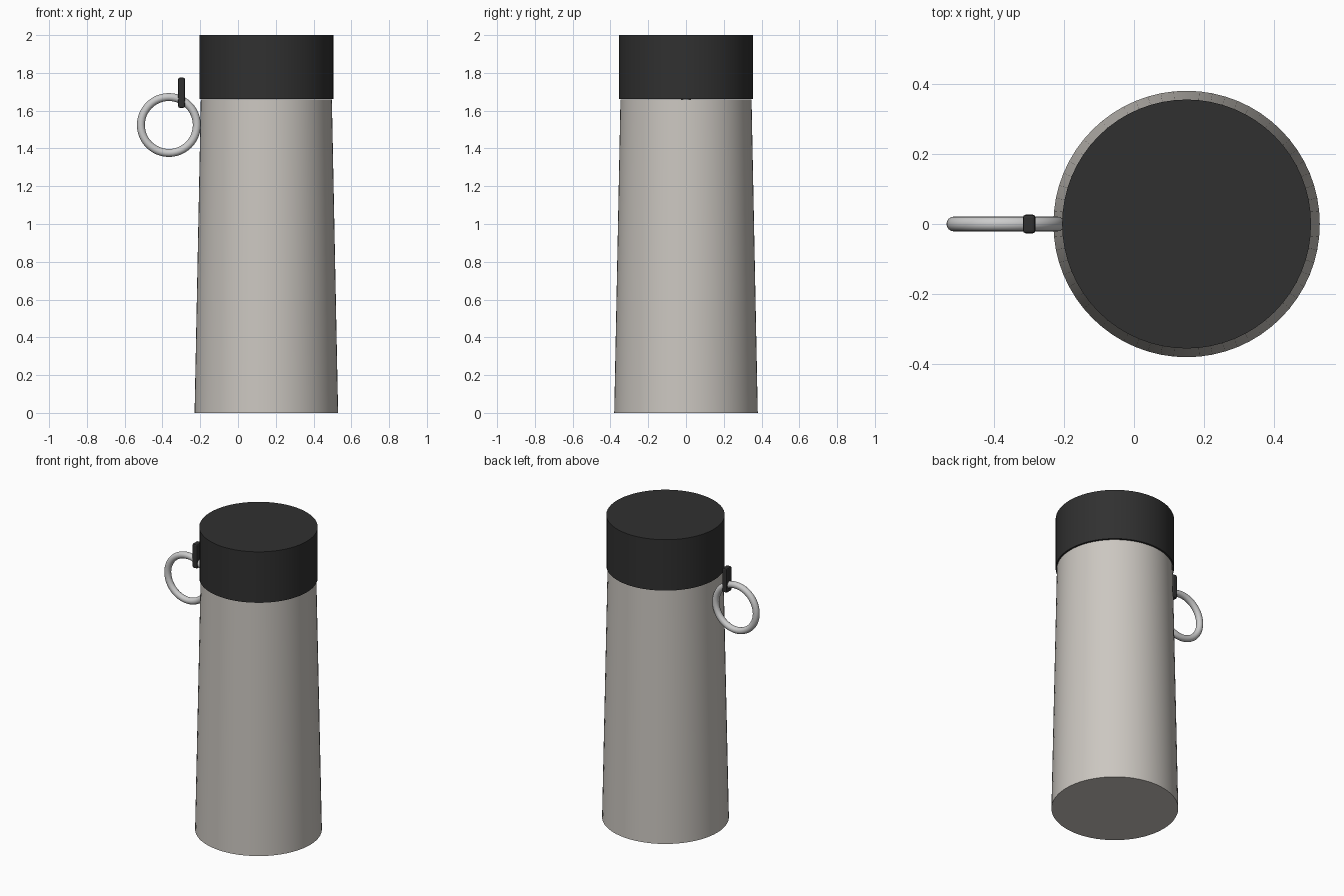
import bpy, math

if "Cube" in bpy.data.objects:
    bpy.data.objects.remove(bpy.data.objects["Cube"])

AXIS_X = 0.15   # bottle axis is offset so bottle plus ring is centred
SIDES = 64


def paint(obj, name, rgb):
    mat = bpy.data.materials.new(name)
    mat.diffuse_color = (*rgb, 1)
    mat.use_nodes = True
    mat.node_tree.nodes["Principled BSDF"].inputs["Base Color"].default_value = mat.diffuse_color
    obj.data.materials.append(mat)


def frustum(name, r_low, r_high, z_low, z_high):
    bpy.ops.mesh.primitive_cone_add(vertices=SIDES, radius1=r_low, radius2=r_high,
                                    depth=z_high - z_low,
                                    location=(AXIS_X, 0, (z_low + z_high) / 2))
    obj = bpy.context.object
    obj.name = name
    bpy.ops.object.shade_smooth_by_angle(angle=math.radians(30))
    return obj


# Tapered flask body
body = frustum("flask_body", 0.38, 0.347, 0.0, 1.66)
paint(body, "warm_steel", (0.60, 0.57, 0.53))

# Screw cap
cap = frustum("cap", 0.355, 0.355, 1.663, 2.0)
paint(cap, "dark_plastic", (0.03, 0.03, 0.03))

# Upright carrying ring
bpy.ops.mesh.primitive_torus_add(major_segments=48, minor_segments=16,
                                 major_radius=0.148, minor_radius=0.021,
                                 location=(-0.366, 0, 1.524),
                                 rotation=(math.pi / 2, 0, 0))
ring = bpy.context.object
ring.name = "carry_ring"
bpy.ops.object.shade_smooth_by_angle(angle=math.radians(40))
paint(ring, "ring_metal", (0.55, 0.55, 0.55))

# Small strap clip over the ring
bpy.ops.mesh.primitive_cube_add(size=1, location=(-0.299, 0, 1.695))
clip = bpy.context.object
clip.name = "ring_clip"
clip.scale = (0.036, 0.053, 0.16)
bpy.ops.object.transform_apply(location=False, rotation=False, scale=True)
bevel = clip.modifiers.new("soft_edges", 'BEVEL')
bevel.width = 0.008
bevel.segments = 2
paint(clip, "dark_clip", (0.03, 0.03, 0.03))
